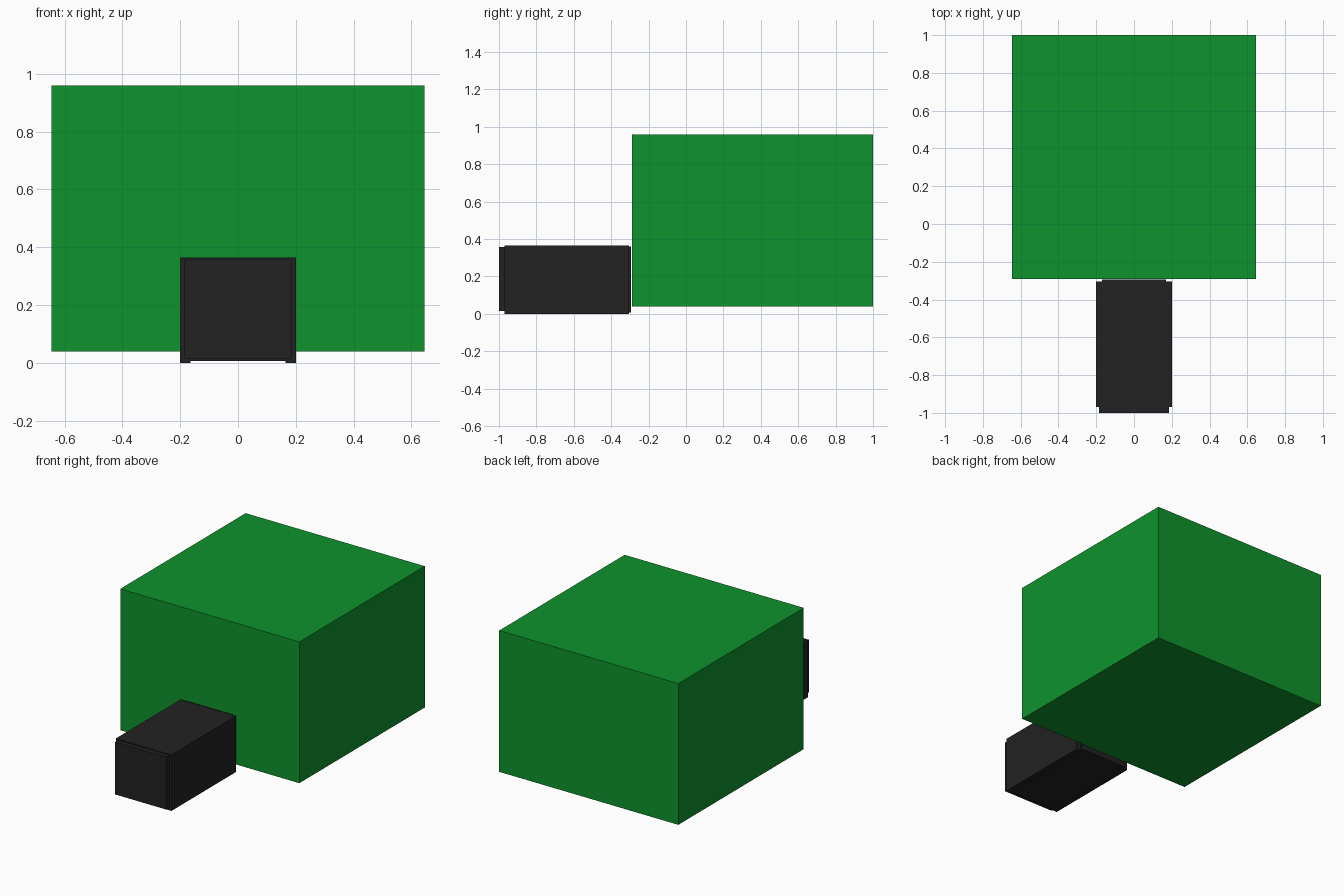
import bpy

if "Cube" in bpy.data.objects:
    bpy.data.objects.remove(bpy.data.objects["Cube"])


def material(name, rgb):
    m = bpy.data.materials.new(name)
    m.diffuse_color = (*rgb, 1)
    m.use_nodes = True
    m.node_tree.nodes["Principled BSDF"].inputs["Base Color"].default_value = m.diffuse_color
    return m


green = material("green", (0.0044, 0.292, 0.026))
black = material("black", (0.016, 0.016, 0.016))


def box(name, lo, hi, mat):
    size = [b - a for a, b in zip(lo, hi)]
    mid = [(a + b) / 2 for a, b in zip(lo, hi)]
    bpy.ops.mesh.primitive_cube_add(size=1, location=mid)
    o = bpy.context.object
    o.name = name
    o.scale = size
    bpy.ops.object.transform_apply(location=False, rotation=False, scale=True)
    o.data.materials.append(mat)
    return o


# large green block at the back
box("green_block", (-0.645, -0.29, 0.04), (0.645, 1.0, 0.96), green)

# black case: core with a slightly protruding back, two side panels, top and front plates
box("case_core", (-0.17, -0.97, 0.007), (0.17, -0.293, 0.36), black)
for side, s in (("left", -1), ("right", 1)):
    xs = sorted((s * 0.165, s * 0.2))
    box(side + "_panel", (xs[0], -0.97, 0.0), (xs[1], -0.305, 0.365), black)
box("top_panel", (-0.17, -0.97, 0.355), (0.17, -0.305, 0.365), black)
box("front_plate", (-0.185, -1.0, 0.016), (0.185, -0.965, 0.358), black)
